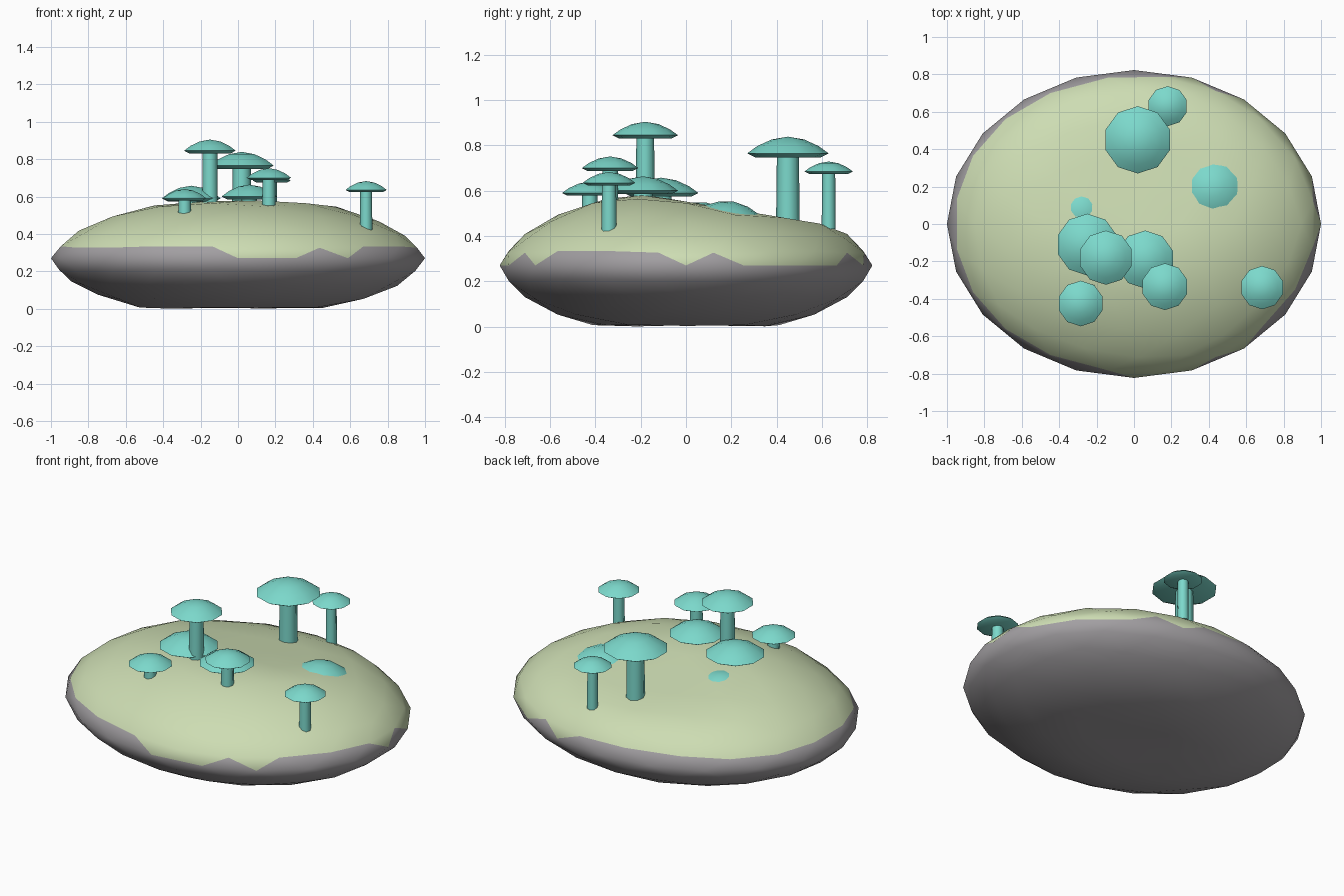
import bpy, bmesh, math
from mathutils import Matrix

if "Cube" in bpy.data.objects:
    bpy.data.objects.remove(bpy.data.objects["Cube"])


def material(name, rgb):
    m = bpy.data.materials.new(name)
    m.diffuse_color = (*rgb, 1.0)
    m.use_nodes = True
    m.node_tree.nodes["Principled BSDF"].inputs["Base Color"].default_value = m.diffuse_color
    return m


MOSS = material("moss green", (0.61, 0.72, 0.45))
STONE = material("stone grey", (0.36, 0.345, 0.36))
TEAL = material("mushroom teal", (0.20, 0.69, 0.60))


def finish(bm, name, mats, angle):
    me = bpy.data.meshes.new(name)
    bm.to_mesh(me)
    bm.free()
    ob = bpy.data.objects.new(name, me)
    bpy.context.collection.objects.link(ob)
    for m in mats:
        me.materials.append(m)
    bpy.ops.object.select_all(action='DESELECT')
    ob.select_set(True)
    bpy.context.view_layer.objects.active = ob
    bpy.ops.object.shade_smooth_by_angle(angle=math.radians(angle))
    return ob


def revolve(name, profile, sides, matrix):
    """Closed solid of revolution; profile runs from top axis to bottom axis."""
    bm = bmesh.new()
    rings = []
    for r, z in profile:
        if r == 0:
            rings.append([bm.verts.new((0, 0, z))])
        else:
            rings.append([bm.verts.new((r * math.sin(a), r * math.cos(a), z))
                          for a in (2 * math.pi * i / sides for i in range(sides))])
    for a, b in zip(rings, rings[1:]):
        for i in range(sides):
            j = (i + 1) % sides
            loop = []
            for v in (a[i % len(a)], a[j % len(a)], b[j % len(b)], b[i % len(b)]):
                if v not in loop:
                    loop.append(v)
            bm.faces.new(loop)
    bmesh.ops.recalc_face_normals(bm, faces=bm.faces)
    bm.transform(matrix)
    return finish(bm, name, [TEAL], 50)


# Boulder: flattened sphere with a back-sloping top and a flat base
bm = bmesh.new()
bmesh.ops.create_icosphere(bm, subdivisions=3, radius=1.0)

# moss covers the top and reaches the waist only in these directions (degrees)
PATCHES = [(-3, 3), (15, 57), (69, 75), (267, 291), (303, 309), (357, 363)]
for f in bm.faces:
    c = f.calc_center_median()
    ang = math.degrees(math.atan2(c.y, c.x)) % 360
    touches_waist = any(abs(v.co.z) < 1e-3 for v in f.verts)
    in_patch = any(lo < ang < hi for lo, hi in PATCHES)
    mossy = c.z > 0 and (not touches_waist or in_patch)
    f.material_index = 0 if mossy else 1

for v in bm.verts:
    x, y, z = v.co.x, v.co.y * 0.823, v.co.z
    if z >= 0:
        h = 0.27 + 0.34 * z ** 1.3
        h = min(h, 0.58, 0.585 - 0.165 * (y + 0.2))
    else:
        h = max(0.27 - 0.32 * (-z) ** 1.2, 0.004 * (1 + math.cos(4 * x + 5 * y)))
    v.co = (x, y, max(h, 0.0))
finish(bm, "boulder", [MOSS, STONE], 70)

# Mushrooms: x, y, cap radius, rim height, stem bottom (None = no stem), tilt about x
MUSHROOMS = [
    (-0.15, -0.18, 0.145, 0.845, 0.54, 0),
    (0.02, 0.45, 0.18, 0.765, 0.46, 0),
    (0.18, 0.63, 0.107, 0.685, 0.43, 0),
    (0.42, 0.20, 0.165, 0.485, None, -0.18),
    (-0.25, -0.11, 0.165, 0.59, 0.53, 0),
    (0.06, -0.19, 0.155, 0.60, 0.53, 0),
    (0.165, -0.335, 0.125, 0.70, 0.54, 0),
    (-0.285, -0.425, 0.122, 0.59, 0.48, 0),
    (0.685, -0.34, 0.116, 0.635, 0.40, 0),
    (-0.28, 0.08, 0.15, 0.487, None, -0.16),
]
for n, (x, y, r, rim, bottom, tilt) in enumerate(MUSHROOMS, 1):
    place = Matrix.Translation((x, y, rim)) @ Matrix.Rotation(tilt, 4, 'X')
    cap = [(0, 0.41), (0.40, 0.34), (0.75, 0.18), (1.0, 0.0), (0.80, -0.10), (0, -0.08)]
    revolve(f"cap_{n}", [(a * r, b * r) for a, b in cap], 10, place)
    if bottom is not None:
        drop = bottom - rim
        revolve(f"stem_{n}", [(0, 0), (0.27 * r, 0), (0.29 * r, drop), (0, drop)], 8, place)
